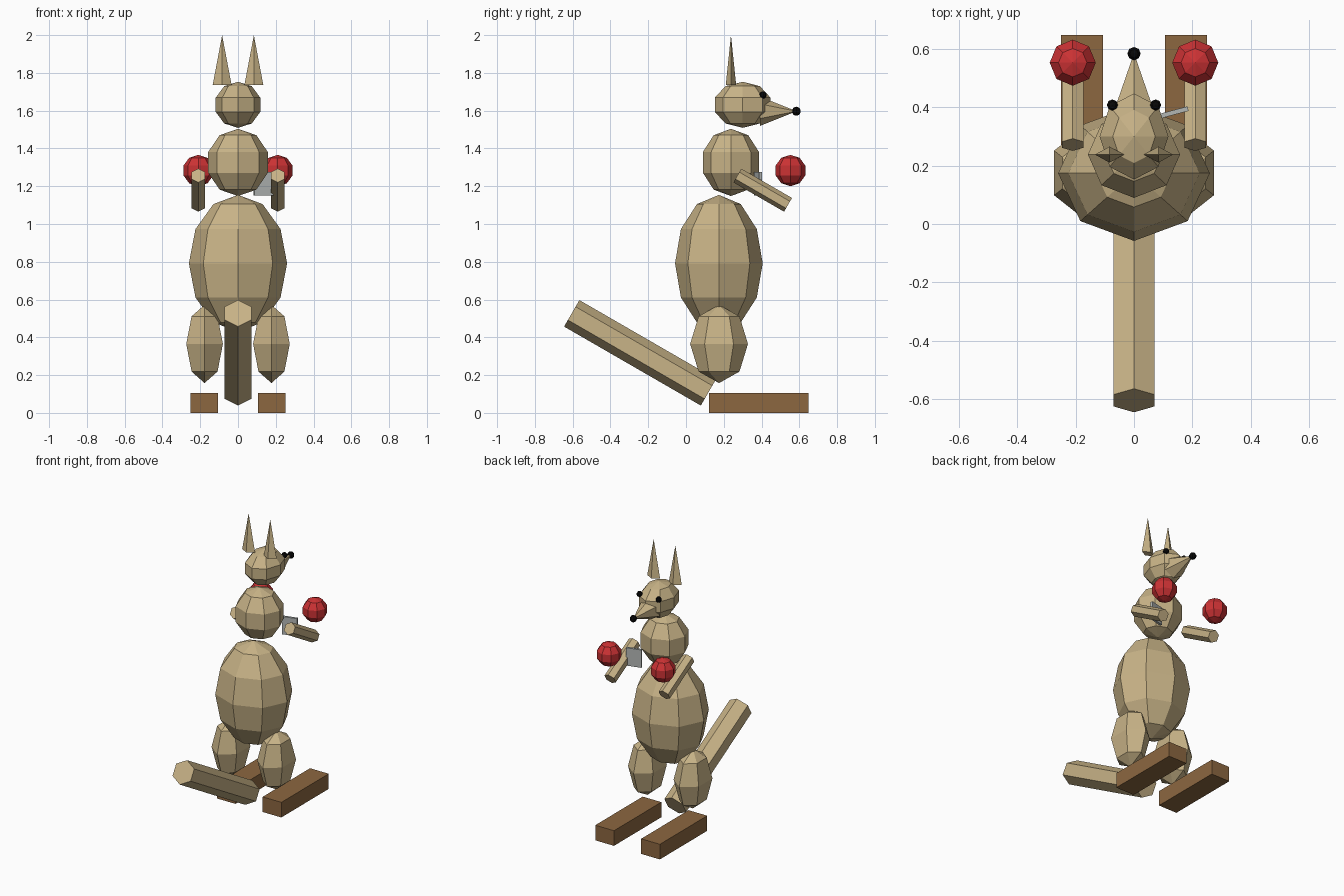
import bpy, bmesh, math
from mathutils import Matrix, Vector

if "Cube" in bpy.data.objects:
    bpy.data.objects.remove(bpy.data.objects["Cube"])


def material(name, rgb):
    lin = [((c / 255 + 0.055) / 1.055) ** 2.4 if c > 10 else c / 255 / 12.92 for c in rgb]
    m = bpy.data.materials.new(name)
    m.diffuse_color = (*lin, 1)
    m.use_nodes = True
    m.node_tree.nodes["Principled BSDF"].inputs["Base Color"].default_value = m.diffuse_color
    return m


TAN = material("tan_fur", (200, 179, 135))
BROWN = material("brown_feet", (140, 103, 64))
RED = material("red_glove", (204, 50, 52))
GREY = material("grey_plate", (178, 182, 180))
BLACK = material("black", (8, 8, 8))


def finish(name, bm, mat, loc, scale=(1, 1, 1), rot=(0, 0, 0)):
    bmesh.ops.scale(bm, vec=Vector(scale), verts=bm.verts)
    me = bpy.data.meshes.new(name)
    bm.to_mesh(me)
    bm.free()
    me.materials.append(mat)
    ob = bpy.data.objects.new(name, me)
    ob.location = loc
    ob.rotation_euler = [math.radians(a) for a in rot]
    bpy.context.collection.objects.link(ob)


def ball(name, mat, loc, radii, segs=8, rings=5):
    bm = bmesh.new()
    bmesh.ops.create_uvsphere(bm, u_segments=segs, v_segments=rings, radius=1)
    finish(name, bm, mat, loc, radii)


def cone(name, mat, loc, r1, r2, depth, segs=6, scale=(1, 1, 1), rot=(0, 0, 0)):
    bm = bmesh.new()
    bmesh.ops.create_cone(bm, cap_ends=True, segments=segs, radius1=r1, radius2=r2, depth=depth)
    bmesh.ops.remove_doubles(bm, verts=bm.verts, dist=1e-5)
    finish(name, bm, mat, loc, scale, rot)


def box(name, mat, loc, size, rot=(0, 0, 0)):
    bm = bmesh.new()
    bmesh.ops.create_cube(bm, size=1)
    finish(name, bm, mat, loc, size, rot)


# Torso, chest and head
ball("body", TAN, (0, 0.174, 0.792), (0.26, 0.232, 0.362), rings=6)
ball("chest", TAN, (0, 0.238, 1.326), (0.166, 0.156, 0.178))
ball("head", TAN, (0, 0.300, 1.631), (0.124, 0.155, 0.122))

# Muzzle and nose
cone("muzzle", TAN, (0, 0.488, 1.597), 0.078, 0, 0.195, rot=(-90, 0, 0))
ball("nose", BLACK, (0, 0.584, 1.597), (0.024, 0.024, 0.024))

# Tail
cone("tail", TAN, (0, -0.243, 0.318), 0.081, 0.081, 0.836, rot=(60, 0, 0))

# Paired parts
for side, s in (("left", -1), ("right", 1)):
    ball(side + "_eye", BLACK, (s * 0.074, 0.408, 1.683), (0.02, 0.02, 0.02))
    cone(side + "_ear", TAN, (s * 0.084, 0.238, 1.868), 0.05, 0, 0.264, segs=4, scale=(1, 0.55, 1))
    cone(side + "_arm", TAN, (s * 0.21, 0.406, 1.179), 0.042, 0.042, 0.31, rot=(60, 0, 0))
    ball(side + "_glove", RED, (s * 0.21, 0.553, 1.283), (0.083, 0.083, 0.083))
    ball(side + "_thigh", TAN, (s * 0.177, 0.175, 0.365), (0.112, 0.153, 0.207), segs=6, rings=4)
    box(side + "_foot", BROWN, (s * 0.178, 0.385, 0.053), (0.145, 0.525, 0.106))

# Small tilted plate in front of the chest
box("chest_plate", GREY, (0.135, 0.382, 1.213), (0.104, 0.016, 0.125), rot=(0, 0, 15))
